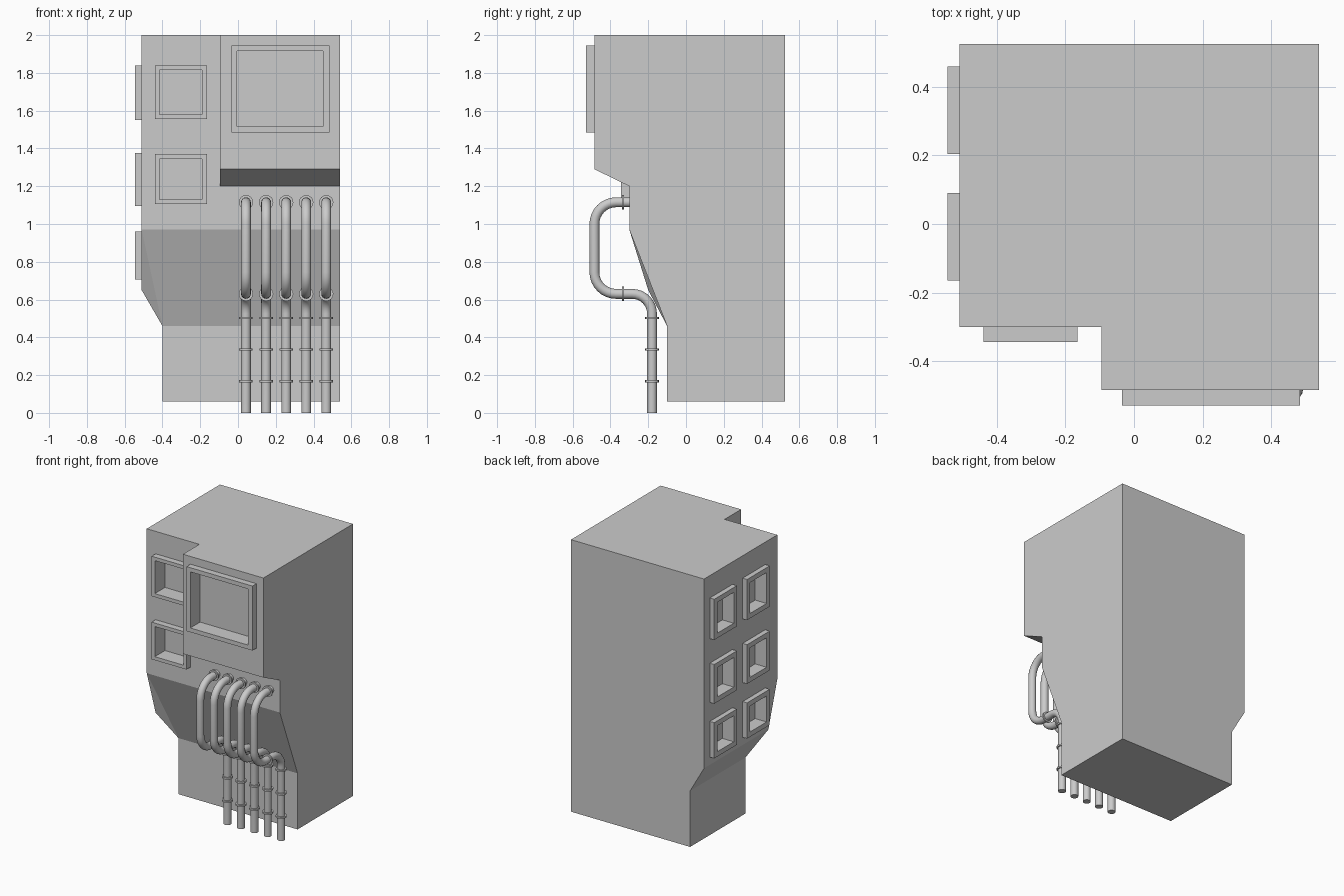
import bpy, bmesh, math
from mathutils import Vector

if "Cube" in bpy.data.objects:
    bpy.data.objects.remove(bpy.data.objects["Cube"])


def make(name, verts, faces):
    me = bpy.data.meshes.new(name)
    me.from_pydata(verts, [], faces)
    bm = bmesh.new()
    bm.from_mesh(me)
    bmesh.ops.recalc_face_normals(bm, faces=bm.faces)
    bm.to_mesh(me)
    bm.free()
    ob = bpy.data.objects.new(name, me)
    bpy.context.collection.objects.link(ob)
    return ob


def boxes(name, items):
    verts, faces = [], []
    for x0, x1, y0, y1, z0, z1 in items:
        n = len(verts)
        verts += [(x, y, z) for z in (z0, z1)
                  for x, y in ((x0, y0), (x1, y0), (x1, y1), (x0, y1))]
        faces += [[n + i for i in f] for f in
                  ((3, 2, 1, 0), (4, 5, 6, 7), (0, 1, 5, 4),
                   (1, 2, 6, 5), (2, 3, 7, 6), (3, 0, 4, 7))]
    return make(name, verts, faces)


def boolean(ob, tool, op):
    m = ob.modifiers.new(op, 'BOOLEAN')
    m.operation, m.solver, m.object = op, 'EXACT', tool
    bpy.context.view_layer.objects.active = ob
    bpy.ops.object.modifier_apply(modifier=m.name)


# main cabinet: right profile, then the stepped left side
R, L, S, B = 0.54, -0.51, -0.40, 0.525
right = [(R, -.1, .06), (R, B, .06), (R, B, 2), (R, -.3, 2), (R, -.3, .97), (R, -.1, .46)]
left = [(L, B, 2), (L, -.3, 2), (L, -.3, .97), (L, -.2, .65), (L, B, .65)]
low = [(S, -.1, .46), (S, B, .46), (S, B, .06), (S, -.1, .06)]
body = make("cabinet_body", right + left + low, [
    range(6), (6, 7, 8, 9, 10), (11, 12, 13, 14), (9, 11, 12, 10),
    (2, 3, 7, 6), (3, 4, 8, 7), (4, 5, 11, 8), (8, 11, 9),
    (5, 0, 14, 11), (0, 1, 13, 14), (1, 2, 6, 10, 12, 13)])

# overhanging upper front block with sloped underside
prof = [(-.485, 2), (-.485, 1.29), (-.3, 1.2), (-.2, 1.2), (-.2, 2)]
block = make("overhang", [(x, y, z) for x in (-.095, R) for y, z in prof],
             [range(5), range(5, 10)] +
             [(i, (i + 1) % 5, (i + 1) % 5 + 5, i + 5) for i in range(5)])
boolean(body, block, 'UNION')
bpy.data.objects.remove(block)

# window frames and the recesses inside them
frames = [(-.035, .485, -.53, -.485, 1.485, 1.945)]
holes = [(-.005, .45, -.6, -.42, 1.515, 1.915)]
for z0, z1 in ((1.555, 1.84), (1.105, 1.37)):
    frames.append((-.44, -.165, -.345, -.3, z0, z1))
    holes.append((-.415, -.19, -.4, -.23, z0 + .025, z1 - .025))
for y0, y1 in ((.205, .46), (-.165, .09)):
    for z0, z1 in ((1.55, 1.84), (1.095, 1.375), (.705, .96)):
        frames.append((-.545, L, y0, y1, z0, z1))
        holes.append((-.6, -.455, y0 + .035, y1 - .035, z0 + .035, z1 - .035))
frame_ob = boxes("window_frames", frames)
cutter = boxes("window_cutter", holes)
for ob in (body, frame_ob):
    boolean(ob, cutter, 'DIFFERENCE')
bpy.data.objects.remove(cutter)


# pipe centre line in the yz plane with rounded corners
def arc(cy, cz, r, a0, a1, n=8):
    return [(cy + r * math.cos(math.radians(a0 + (a1 - a0) * i / n)),
             cz + r * math.sin(math.radians(a0 + (a1 - a0) * i / n))) for i in range(n + 1)]


path = ([(-.28, 1.115)] + arc(-.37, 1.0, .115, 90, 180) + arc(-.37, .745, .115, 180, 270)
        + arc(-.285, .525, .105, 90, 0) + [(-.18, 0)])
SEG = 16


def tube(name, x, pts, r):
    pts = [Vector((x, y, z)) for y, z in pts]
    verts, faces, n = [], [], len(pts)
    for i, p in enumerate(pts):
        t = (pts[min(i + 1, n - 1)] - pts[max(i - 1, 0)]).normalized()
        u = Vector((1, 0, 0))
        v = t.cross(u)
        for k in range(SEG):
            a = 2 * math.pi * k / SEG
            verts.append(p + (u * math.cos(a) + v * math.sin(a)) * r)
    for i in range(n - 1):
        for k in range(SEG):
            j = (k + 1) % SEG
            faces.append((i * SEG + k, i * SEG + j, (i + 1) * SEG + j, (i + 1) * SEG + k))
    faces += [range(SEG), range((n - 1) * SEG, n * SEG)]
    ob = make(name, verts, faces)
    bpy.ops.object.select_all(action='DESELECT')
    ob.select_set(True)
    bpy.context.view_layer.objects.active = ob
    bpy.ops.object.shade_smooth_by_angle(angle=math.radians(40))


# five pipes with clamp collars
for x in (.042, .149, .255, .361, .467):
    tube("pipe", x, path, .026)
    for z in (.168, .335, .502):
        tube("pipe_collar", x, [(-.18, z - .006), (-.18, z + .006)], .036)
    for z in (1.115, .63):
        tube("pipe_collar", x, [(-.338, z), (-.328, z)], .038)
